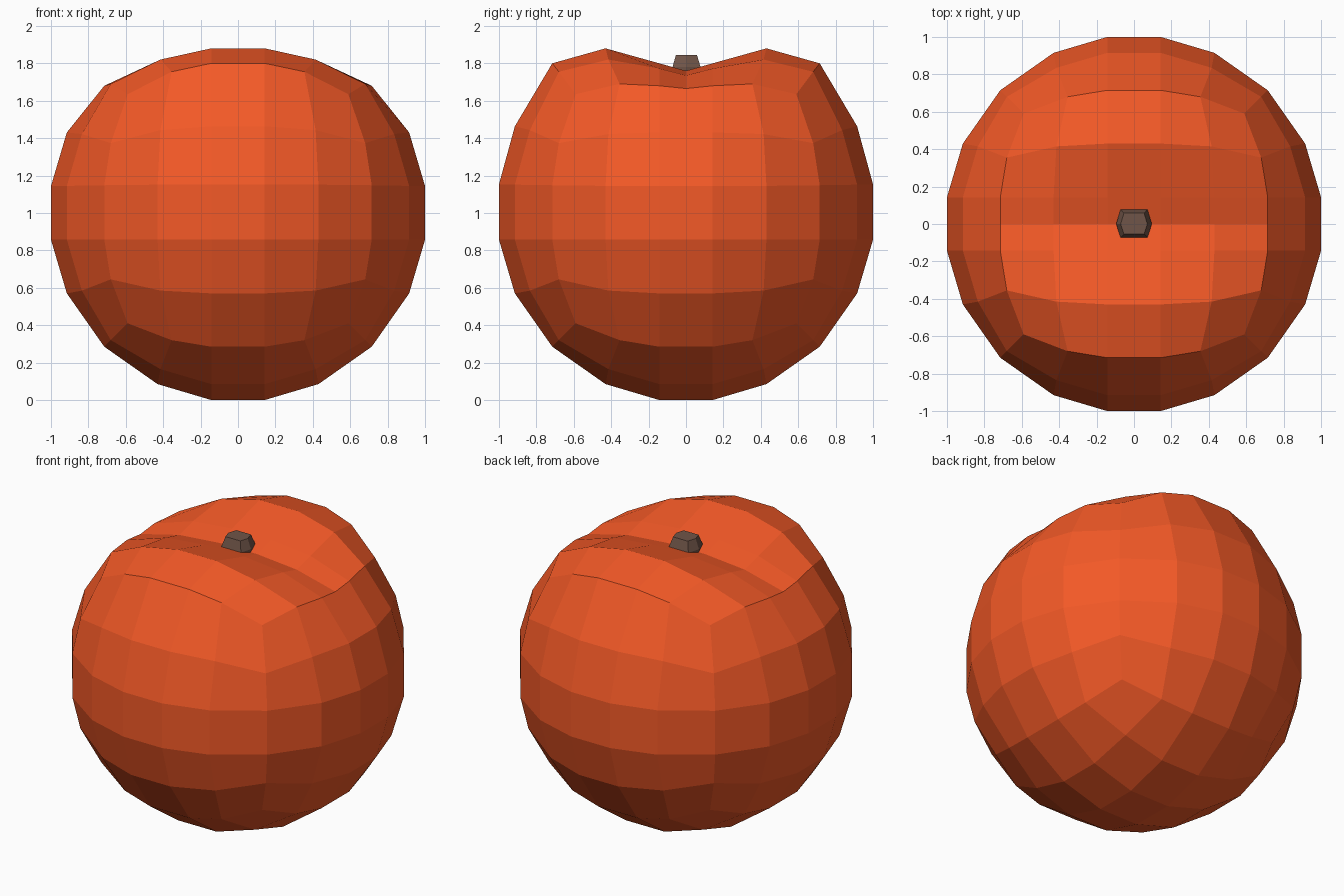
import bpy, bmesh

if "Cube" in bpy.data.objects:
    bpy.data.objects.remove(bpy.data.objects["Cube"])


def material(name, color):
    m = bpy.data.materials.new(name)
    m.diffuse_color = (*color, 1)
    m.use_nodes = True
    m.node_tree.nodes["Principled BSDF"].inputs["Base Color"].default_value = m.diffuse_color
    return m


def make_object(name, bm, mat):
    bmesh.ops.recalc_face_normals(bm, faces=bm.faces)
    me = bpy.data.meshes.new(name)
    bm.to_mesh(me)
    bm.free()
    ob = bpy.data.objects.new(name, me)
    me.materials.append(mat)
    bpy.context.collection.objects.link(ob)
    return ob


# Fruit body: cube split 5 x 5 per side and rounded into a ball
ROUND = {
    (0, 0): (.143, .143, 1.0), (0, 1): (.143, .43, .915), (1, 1): (.415, .415, .835),
    (0, 2): (.143, .715, .715), (1, 2): (.355, .68, .68), (2, 2): (.59, .59, .59),
}
# Heights of the creased top, by row away from the crease, then by step along it
TOP = {
    -1: (1.76, 1.735, 1.665),
    0: (1.80, 1.772, 1.68),
    1: (1.88, 1.82, 1.69),
    2: (1.80, 1.755, 1.635),
}


def step(v):
    return -1 if abs(v) < .05 else round((abs(v) - .2) / .4)


bm = bmesh.new()
bmesh.ops.create_cube(bm, size=2)
bmesh.ops.subdivide_edges(bm, edges=bm.edges[:], cuts=4, use_grid_fill=True)

# extra edge row along the bottom of the crease
mid = [e for e in bm.edges
       if all(v.co.z > .99 and abs(v.co.y) < .3 for v in e.verts)
       and abs(e.verts[0].co.y - e.verts[1].co.y) > .1]
split = bmesh.ops.bisect_edges(bm, edges=mid, cuts=1)
new = [g for g in split["geom_split"]
       if isinstance(g, bmesh.types.BMVert) and abs(g.co.y) < .01]
bmesh.ops.connect_verts(bm, verts=new)

for v in bm.verts:
    old = v.co.copy()
    idx = [step(c) for c in old]
    # order the axes from the most inner step to the outermost one
    order = sorted(range(3), key=lambda i: abs(old[i]))
    key = tuple(max(0, idx[i]) for i in order[:2])
    for axis, value in zip(order, ROUND[key]):
        v.co[axis] = value if old[axis] > 0 else -value
    if idx[1] == -1:
        v.co.y = 0
    if old.z > .99:
        v.co.z = TOP[idx[1]][max(0, idx[0])]
    else:
        lift = .04 if old.z > .5 else .01 if old.z > 0 else 0
        v.co.z += 1 + lift * v.co.y ** 2
make_object("fruit_body", bm, material("orange_skin", (.9, .10, .02)))

# Stem: short six-sided stub in the crease
bm = bmesh.new()
outline = [(.095, 0), (.072, .078), (-.072, .078), (-.095, 0), (-.072, -.072), (.072, -.072)]
rings = [[bm.verts.new((x * s, y * s, z)) for x, y in outline]
         for s, z in ((.95, 1.73), (1, 1.78), (.75, 1.845))]
for low, high in zip(rings, rings[1:]):
    for i in range(6):
        j = (i + 1) % 6
        bm.faces.new((low[i], low[j], high[j], high[i]))
bm.faces.new(rings[0])
bm.faces.new(rings[-1])
make_object("stem", bm, material("brown_stem", (.16, .09, .065)))
